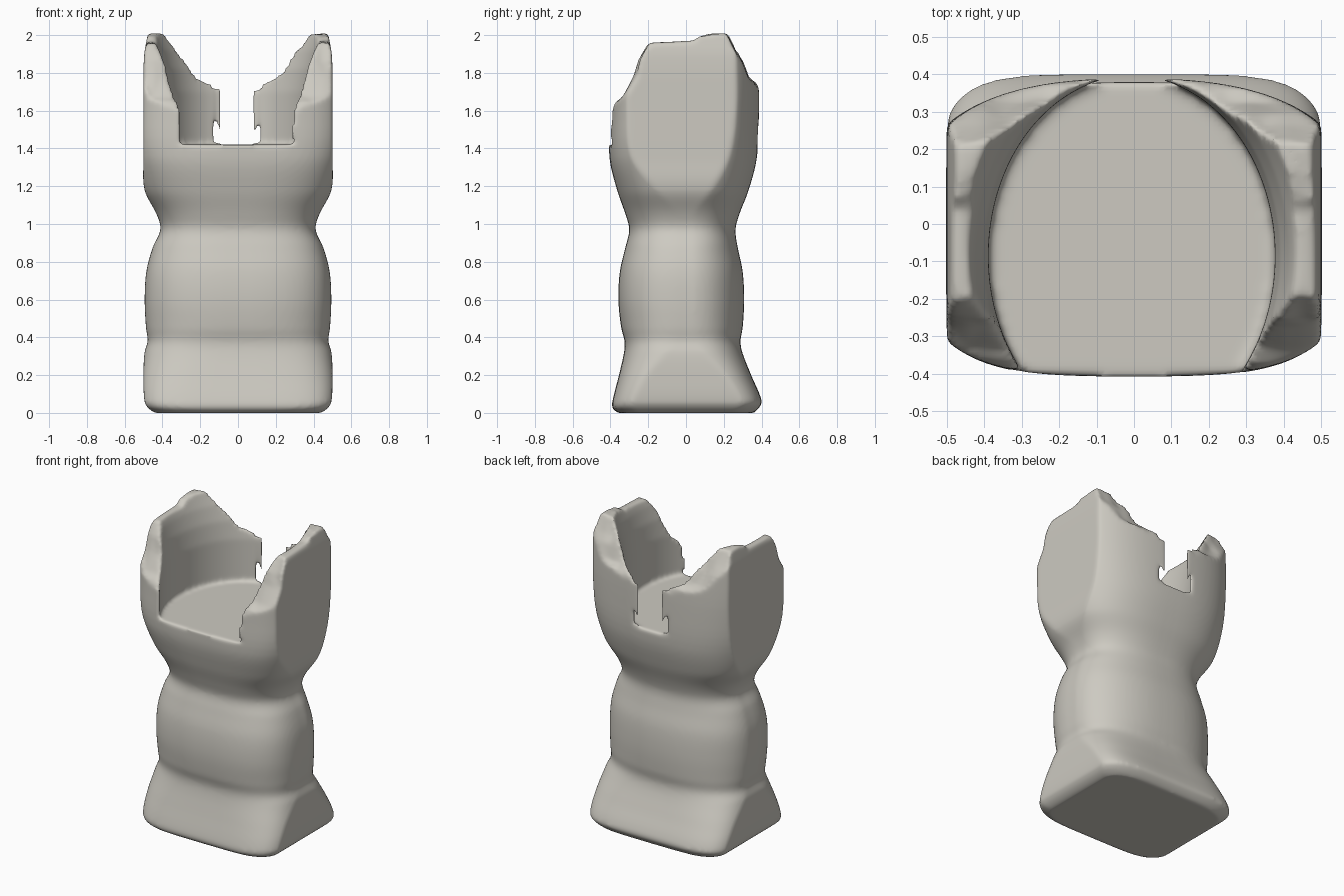
import bpy, bmesh, math, random

if "Cube" in bpy.data.objects:
    bpy.data.objects.remove(bpy.data.objects["Cube"])

random.seed(4)

stone = bpy.data.materials.new("warm_grey")
stone.diffuse_color = (0.61, 0.59, 0.535, 1)
stone.use_nodes = True
stone.node_tree.nodes["Principled BSDF"].inputs["Base Color"].default_value = stone.diffuse_color


def make_object(name, bm):
    bmesh.ops.recalc_face_normals(bm, faces=bm.faces)
    mesh = bpy.data.meshes.new(name)
    bm.to_mesh(mesh)
    bm.free()
    obj = bpy.data.objects.new(name, mesh)
    bpy.context.collection.objects.link(obj)
    return obj


def loft(name, rings):
    bm = bmesh.new()
    loops = [[bm.verts.new(p) for p in ring] for ring in rings]
    n = len(loops[0])
    for a, b in zip(loops, loops[1:]):
        for i in range(n):
            j = (i + 1) % n
            bm.faces.new((a[i], a[j], b[j], b[i]))
    bm.faces.new(loops[0][::-1])
    bm.faces.new(loops[-1])
    return make_object(name, bm)


# Profile: height, half width, front depth, back depth,
# flat side share front and back, squareness front and back
PROFILE = [
    (0.00, 0.44, 0.36, 0.36, 0.70, 0.70, 5, 5),
    (0.025, 0.475, 0.39, 0.385, 0.72, 0.72, 5, 5),
    (0.06, 0.495, 0.39, 0.402, 0.73, 0.73, 5, 5),
    (0.20, 0.50, 0.355, 0.345, 0.60, 0.60, 4, 4),
    (0.32, 0.495, 0.328, 0.298, 0.32, 0.32, 3.2, 3),
    (0.38, 0.478, 0.325, 0.288, 0.17, 0.17, 3, 2.6),
    (0.45, 0.487, 0.343, 0.300, 0.15, 0.15, 2.8, 2.4),
    (0.60, 0.494, 0.358, 0.308, 0.15, 0.15, 2.8, 2.3),
    (0.75, 0.485, 0.35, 0.300, 0.15, 0.15, 2.8, 2.3),
    (0.88, 0.45, 0.32, 0.273, 0.15, 0.15, 2.8, 2.3),
    (0.97, 0.41, 0.30, 0.262, 0.15, 0.15, 2.8, 2.4),
    (1.05, 0.43, 0.32, 0.282, 0.15, 0.15, 2.8, 2.4),
    (1.18, 0.495, 0.365, 0.332, 0.42, 0.40, 3, 2.5),
    (1.35, 0.50, 0.405, 0.375, 0.70, 0.60, 3.4, 2.5),
    (1.60, 0.50, 0.405, 0.388, 0.77, 0.68, 3.5, 2.5),
    (1.88, 0.498, 0.40, 0.388, 0.77, 0.68, 3.5, 2.5),
    (2.02, 0.475, 0.40, 0.385, 0.77, 0.68, 3.5, 2.5),
    (2.15, 0.45, 0.40, 0.385, 0.77, 0.68, 3.5, 2.5),
]


def smooth_rows(rows, steps=5):
    def slope(i, k):
        a, b = rows[max(i - 1, 0)], rows[min(i + 1, len(rows) - 1)]
        return (b[k] - a[k]) / (b[0] - a[0])
    out = []
    for i in range(len(rows) - 1):
        p, q = rows[i], rows[i + 1]
        d = q[0] - p[0]
        for s in range(steps):
            t = s / steps
            h = (2*t**3 - 3*t*t + 1, t**3 - 2*t*t + t, 3*t*t - 2*t**3, t**3 - t*t)
            row = [p[0] + d * t]
            for k in range(1, len(p)):
                row.append(h[0]*p[k] + h[1]*d*slope(i, k) + h[2]*q[k] + h[3]*d*slope(i + 1, k))
            out.append(row)
    return out + [rows[-1]]


def quadrant(w, h, r, n):
    # Flat side from the middle, then a rounded sweep to the centre line
    reach = w / (1 - r ** n) ** (1 / n)
    start = math.asin(r ** (n / 2))
    pts = [(w, h * r * i / 5) for i in range(5)]
    for i in range(19):
        a = start + (math.pi / 2 - start) * i / 18
        pts.append((reach * max(math.cos(a), 0) ** (2 / n), h * math.sin(a) ** (2 / n)))
    return pts


def body_ring(z, w, front, back, rf, rb, nf, nb):
    b = quadrant(w, back, rb, nb)
    f = quadrant(w, front, rf, nf)
    ring = b + [(-x, y) for x, y in b[-2::-1]]
    ring += [(-x, -y) for x, y in f[1:]] + [(x, -y) for x, y in f[-2:0:-1]]
    return [(x, y, z) for x, y in ring]


body = loft("pedestal_body", [body_ring(*row) for row in smooth_rows(PROFILE)])

# Oval hollow that opens through the front and back walls and flares at the rim
hollow = []
for z, s in ((1.42, 1), (1.70, 1), (1.82, 1.035), (1.92, 1.10), (2.0, 1.18), (2.4, 1.4)):
    hollow.append([(-0.006 + 0.383 * s * math.cos(a), -0.085 + 0.48 * s * math.sin(a), z)
                   for a in (math.tau * i / 96 for i in range(96))])
hollow_cutter = loft("hollow_cutter", hollow)

# Broken rim: side profile swept across the width with a little roughness
RIM = [(-0.6, 1.56), (-0.4, 1.6), (-0.365, 1.65), (-0.33, 1.68), (-0.27, 1.79),
       (-0.245, 1.87), (-0.195, 1.96), (0.04, 1.97), (0.07, 1.998), (0.14, 2.014),
       (0.22, 2.012), (0.265, 1.92), (0.295, 1.87), (0.33, 1.78), (0.37, 1.75),
       (0.40, 1.68), (0.6, 1.6)]
slices = []
for i in range(25):
    x = -0.6 + 0.05 * i
    line = [(x, y + random.uniform(-0.008, 0.008), z + random.uniform(-0.012, 0.004))
            for y, z in RIM]
    slices.append(line + [(x, 0.6, 2.5), (x, -0.6, 2.5)])
rim_cutter = loft("rim_cutter", slices)

for cutter in (hollow_cutter, rim_cutter):
    cutter.hide_render = True
    cutter.hide_viewport = True
    mod = body.modifiers.new(cutter.name, "BOOLEAN")
    mod.operation = "DIFFERENCE"
    mod.solver = "EXACT"
    mod.object = cutter

# Worn, softly rounded edges
remesh = body.modifiers.new("even_surface", "REMESH")
remesh.mode = "VOXEL"
remesh.voxel_size = 0.012
remesh.use_smooth_shade = True
worn = body.modifiers.new("worn_edges", "SMOOTH")
worn.factor = 0.5
worn.iterations = 7

body.data.materials.append(stone)
for poly in body.data.polygons:
    poly.use_smooth = True
